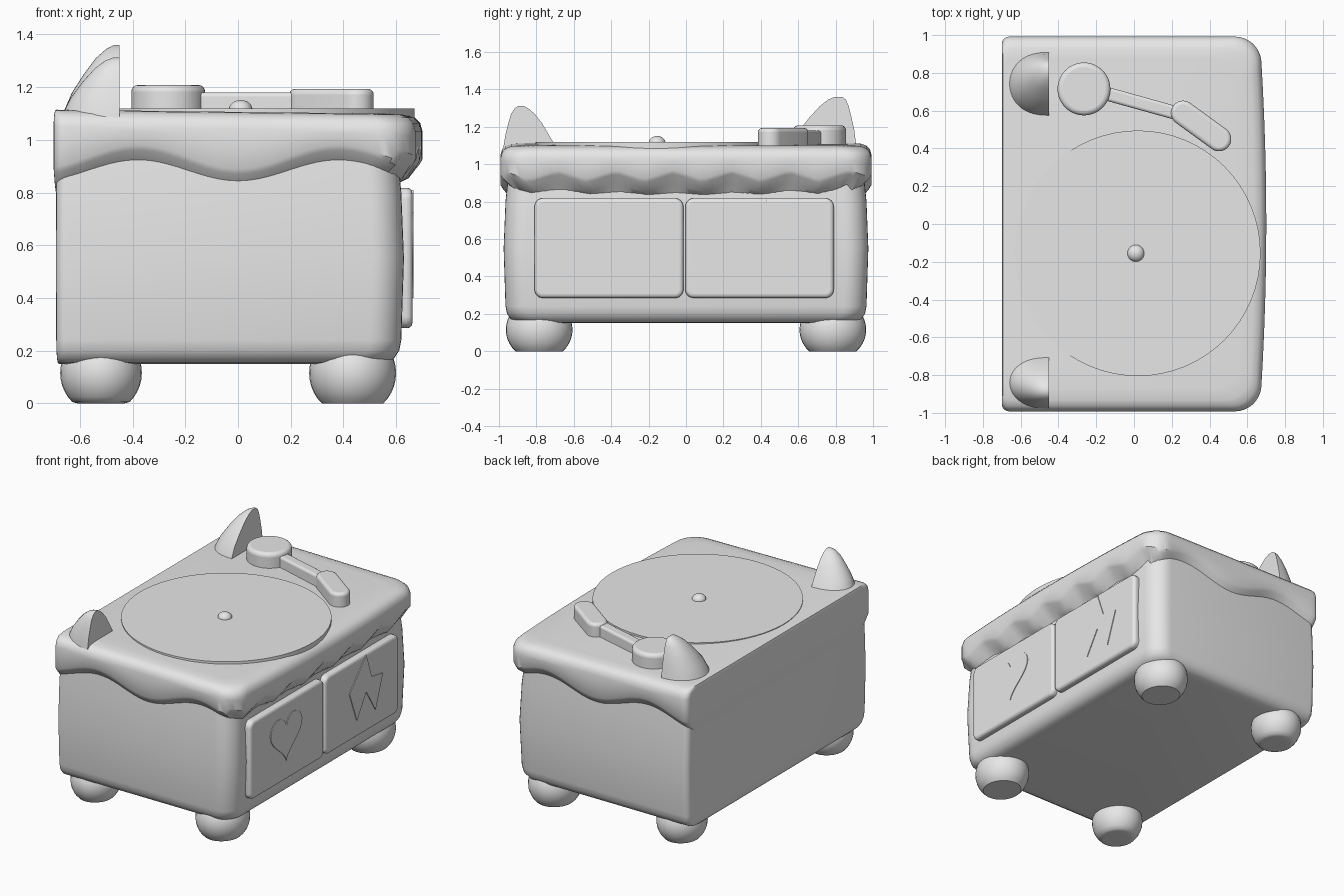
import bpy, bmesh, math
from mathutils import Vector

if "Cube" in bpy.data.objects:
    bpy.data.objects.remove(bpy.data.objects["Cube"], do_unlink=True)

grey = bpy.data.materials.new("plain grey")
grey.use_nodes = True
grey.diffuse_color = (0.8, 0.8, 0.8, 1)
grey.node_tree.nodes["Principled BSDF"].inputs["Base Color"].default_value = (0.8, 0.8, 0.8, 1)


def finish(name, bm, angle=40):
    bmesh.ops.recalc_face_normals(bm, faces=bm.faces)
    mesh = bpy.data.meshes.new(name)
    bm.to_mesh(mesh)
    bm.free()
    mesh.materials.append(grey)
    obj = bpy.data.objects.new(name, mesh)
    bpy.context.collection.objects.link(obj)
    bpy.ops.object.select_all(action='DESELECT')
    bpy.context.view_layer.objects.active = obj
    obj.select_set(True)
    bpy.ops.object.shade_smooth_by_angle(angle=math.radians(angle))
    return obj


def skin(name, rings, angle=40):
    """Closed surface through a stack of equal-length rings."""
    bm = bmesh.new()
    rows = [[bm.verts.new(p) for p in ring] for ring in rings]
    for a, b in zip(rows, rows[1:]):
        for i in range(len(a)):
            j = (i + 1) % len(a)
            bm.faces.new((a[i], a[j], b[j], b[i]))
    bm.faces.new(rows[0])
    bm.faces.new(rows[-1])
    return finish(name, bm, angle)


def prism(name, points, low, high, sideways=False, bevel=0.0):
    """Extrude a flat outline along z, or along x when sideways."""
    def place(p, h):
        return (h, p[0], p[1]) if sideways else (p[0], p[1], h)
    obj = skin(name, [[place(p, h) for p in points] for h in (low, high)], 30)
    if bevel:
        mod = obj.modifiers.new("soft edge", 'BEVEL')
        mod.width = bevel
        mod.segments = 4
        mod.limit_method = 'ANGLE'
        mod.angle_limit = math.radians(50)
    return obj


def arc(cx, cy, r, start, end, n):
    return [(cx + r * math.cos(math.radians(start + (end - start) * i / n)),
             cy + r * math.sin(math.radians(start + (end - start) * i / n))) for i in range(n + 1)]


def rounded(x0, x1, y0, y1, front_r, back_r, steps=1):
    """Rounded rectangle; each straight side is split into steps."""
    corners = [arc(x0 + back_r, y0 + back_r, back_r, 180, 270, 5),
               arc(x1 - front_r, y0 + front_r, front_r, 270, 360, 8),
               arc(x1 - front_r, y1 - front_r, front_r, 0, 90, 8),
               arc(x0 + back_r, y1 - back_r, back_r, 90, 180, 5)]
    points = []
    for i, corner in enumerate(corners):
        points += corner
        a, b = Vector(corner[-1]), Vector(corners[(i + 1) % 4][0])
        points += [tuple(a.lerp(b, k / steps)) for k in range(1, steps)]
    return points


def capsule(a, b, r):
    ang = math.degrees(math.atan2(b[1] - a[1], b[0] - a[0]))
    return arc(*b, r, ang - 90, ang + 90, 14) + arc(*a, r, ang + 90, ang + 270, 14)


# cabinet body, flat at the back and soft at the front
body = []
for z, inset in ((.15, .09), (.155, .055), (.17, .028), (.2, .008), (.24, 0),
                 (.55, -.01), (.8, 0), (1.0, .02)):
    ring = rounded(-.69 + inset * .1, .62 - inset, -.965 + inset, .965 - inset, .12, .04)
    body.append([(x, y, z) for x, y in ring])
skin("cabinet_body", body)


def hem(x, y):
    """Height of the draped edge: teeth in front, wide swags on the sides."""
    if x > .6:
        return .9 + .05 * abs(((y + .53) / .31 + .5) % 1 * 2 - 1)
    return .915 - .045 * math.cos(x * math.tau / .76)


# draped lid
lid = []
for level, inset, drop in ((1, .12, 0), (1, .06, .003), (1, .028, .014), (1, .008, .035),
                           (1, 0, .065), (.5, 0, 0), (0, 0, -.02), (0, .012, 0),
                           (0, .05, .05), (0, .09, .08)):
    ring = []
    for x, y in rounded(-.7 + inset * .1, .665 - inset, -.992 + inset, .992 - inset, .13, .04, 48):
        bulge = .035 * (1 - y * y) * max(0, x) / .66
        z = level * (1.106 - .012 * x) + (1 - level) * hem(x, y) - drop
        ring.append((x + bulge, y, z))
    lid.append(ring)
skin("draped_lid", lid, 35)

# record platter and spindle
prism("record_platter", arc(.02, -.155, .65, 0, 354.375, 63), 1.08, 1.118)
bm = bmesh.new()
bmesh.ops.create_uvsphere(bm, u_segments=24, v_segments=12, radius=.045)
for v in bm.verts:
    v.co = Vector((v.co.x + .01, v.co.y - .155, v.co.z * .8 + 1.115))
finish("spindle_knob", bm)

# tone arm
prism("tone_arm_base", arc(-.265, .715, .14, 0, 352.5, 47), 1.07, 1.208, bevel=.025)
prism("tone_arm_rod", capsule((-.2, .705), (.25, .58), .036), 1.07, 1.18, bevel=.015)
prism("tone_arm_head", capsule((.26, .588), (.45, .45), .065), 1.07, 1.193, bevel=.02)


# ears: flat front face, domed back, narrowing to the tip
def ear(name, sections):
    rings = []
    for z, y0, y1, back in sections:
        mid, half = (y0 + y1) / 2, (y1 - y0) / 2
        rings.append([(-.45 + (back + .45) * max(0, math.sin(math.pi * i / 20)) ** .8,
                       mid + half * math.cos(math.pi * i / 20), z) for i in range(21)])
    skin(name, rings, 50)


ear("right_ear", [(1.0, -.985, -.66, -.69), (1.1, -.975, -.7, -.665), (1.16, -.965, -.735, -.635),
                  (1.22, -.95, -.77, -.59), (1.27, -.935, -.81, -.545), (1.3, -.915, -.845, -.505),
                  (1.312, -.895, -.87, -.475)])
ear("left_ear", [(1.0, .54, .93, -.69), (1.1, .57, .91, -.665), (1.18, .605, .9, -.63),
                 (1.25, .66, .885, -.585), (1.31, .715, .87, -.54), (1.345, .76, .855, -.5),
                 (1.36, .795, .835, -.47)])

# drawers
for name, y0, y1 in (("right_drawer", -.81, -.014), ("left_drawer", -.004, .79)):
    outline = rounded(y0, y1, .285, .818, .045, .045)
    prism(name, outline, .56, .662, sideways=True, bevel=.02)

# raised heart and arrow plates
heart = []
for i in range(48):
    t = math.tau * i / 48
    heart.append((-.43 + .17 * math.sin(t) ** 3,
                  .6 + .0106 * (13 * math.cos(t) - 5 * math.cos(2 * t)
                                - 2 * math.cos(3 * t) - math.cos(4 * t))))
prism("heart_plate", heart, .66, .667, sideways=True)
star = [(.43, .81), (.25, .61), (.33, .4), (.43, .56), (.53, .4), (.61, .62), (.49, .64)]
prism("arrow_plate", star, .66, .667, sideways=True)

# ball feet, flattened on the ground
for depth, x, r in (("back", -.52, .155), ("front", .435, .165)):
    for side, y in (("right", -.785), ("left", .785)):
        bm = bmesh.new()
        bmesh.ops.create_uvsphere(bm, u_segments=32, v_segments=20, radius=r)
        for v in bm.verts:
            v.co = Vector((v.co.x + x, v.co.y * 1.08 + y, max(0, v.co.z + .115)))
        finish(f"{depth}_{side}_foot", bm)
